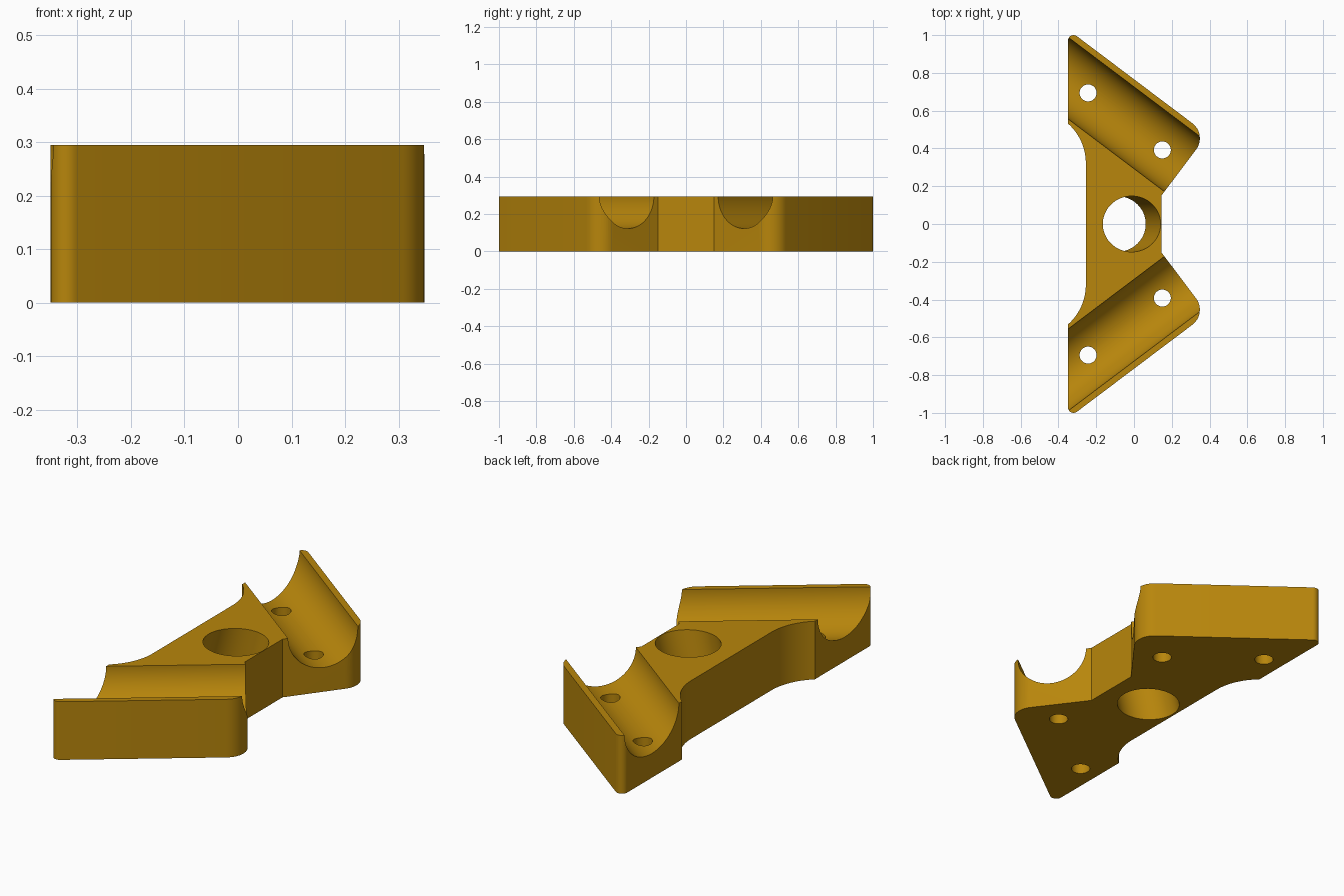
import bpy, bmesh, math
from mathutils import Vector, Matrix

if "Cube" in bpy.data.objects:
    bpy.data.objects.remove(bpy.data.objects["Cube"])

H = 0.295                      # plate thickness
A = math.radians(37)           # arm slope
D = Vector((math.cos(A), -math.sin(A)))   # along the arm
N = Vector((math.sin(A), math.cos(A)))    # outward across the arm
OUTER, END, GROOVE = 0.612, 0.0255, 0.407


def arc(c, r, a0, a1, n):
    return [(c[0] + r * math.cos(a0 + (a1 - a0) * i / n),
             c[1] + r * math.sin(a0 + (a1 - a0) * i / n)) for i in range(n + 1)]


# Half outline (y > 0), from the right-hand waist round to the left-hand waist
nang = math.atan2(N.y, N.x)
r1, r2, R = 0.1, 0.03, 0.28
half = [(0.145, 0.15)]
half += arc(D * (END - r1) + N * (OUTER - r1), r1, -A, nang, 12)       # blunt corner
tx = -0.35 + r2
half += arc((tx, (OUTER - r2 - N.x * tx) / N.y), r2, nang, math.pi, 10)  # sharp tip
half += arc((-0.255 - R, 0.322), R, math.acos(1 - 0.095 / R), 0, 14)    # waist fillet
outline = half + [(x, -y) for x, y in reversed(half)]

gold = bpy.data.materials.new("golden_brown")
gold.diffuse_color = (0.479, 0.238, 0.0035, 1)
gold.use_nodes = True
gold.node_tree.nodes["Principled BSDF"].inputs["Base Color"].default_value = gold.diffuse_color

# Bracket body: extruded outline
bm = bmesh.new()
face = bm.faces.new([bm.verts.new((x, y, 0)) for x, y in outline])
ext = bmesh.ops.extrude_face_region(bm, geom=[face])
bmesh.ops.translate(bm, vec=(0, 0, H),
                    verts=[v for v in ext["geom"] if isinstance(v, bmesh.types.BMVert)])
bmesh.ops.recalc_face_normals(bm, faces=bm.faces)
mesh = bpy.data.meshes.new("bracket")
bm.to_mesh(mesh)
bm.free()
bracket = bpy.data.objects.new("bracket", mesh)
bpy.context.collection.objects.link(bracket)
mesh.materials.append(gold)


def cut(name, centre, axis, radius, length, segments):
    """Subtract a cylinder from the bracket."""
    rot = Vector(axis).to_track_quat('Z', 'Y').to_matrix().to_4x4()
    b = bmesh.new()
    bmesh.ops.create_cone(b, cap_ends=True, segments=segments, radius1=radius,
                          radius2=radius, depth=length,
                          matrix=Matrix.Translation(centre) @ rot)
    m = bpy.data.meshes.new(name)
    b.to_mesh(m)
    b.free()
    m.materials.append(gold)
    tool = bpy.data.objects.new(name, m)
    bpy.context.collection.objects.link(tool)
    tool.hide_render = True
    mod = bracket.modifiers.new(name, 'BOOLEAN')
    mod.operation, mod.solver, mod.object = 'DIFFERENCE', 'EXACT', tool
    bpy.context.view_layer.objects.active = bracket
    bpy.ops.object.modifier_apply(modifier=name)
    bpy.data.objects.remove(tool)


for s in (1, -1):
    # Round trough along each arm
    c = N * GROOVE - D * 0.2
    cut("trough_cutter", (c.x, s * c.y, H + 0.001), (D.x, s * D.y, 0), 0.173, 2.0, 96)
    # Two screw holes in each trough
    for x, y in ((-0.243, 0.694), (0.15, 0.392)):
        cut("screw_hole_cutter", (x, s * y, 0.1), (0, 0, 1), 0.045, 1.0, 32)

# Tilted central bore
t = math.radians(15)
axis = Vector((math.sin(t), 0, math.cos(t)))
cut("bore_cutter", Vector((-0.012, 0, H)), axis, 0.148, 2.0, 64)

bpy.ops.object.select_all(action='DESELECT')
bracket.select_set(True)
bpy.context.view_layer.objects.active = bracket
bpy.ops.object.shade_smooth_by_angle(angle=math.radians(25))
